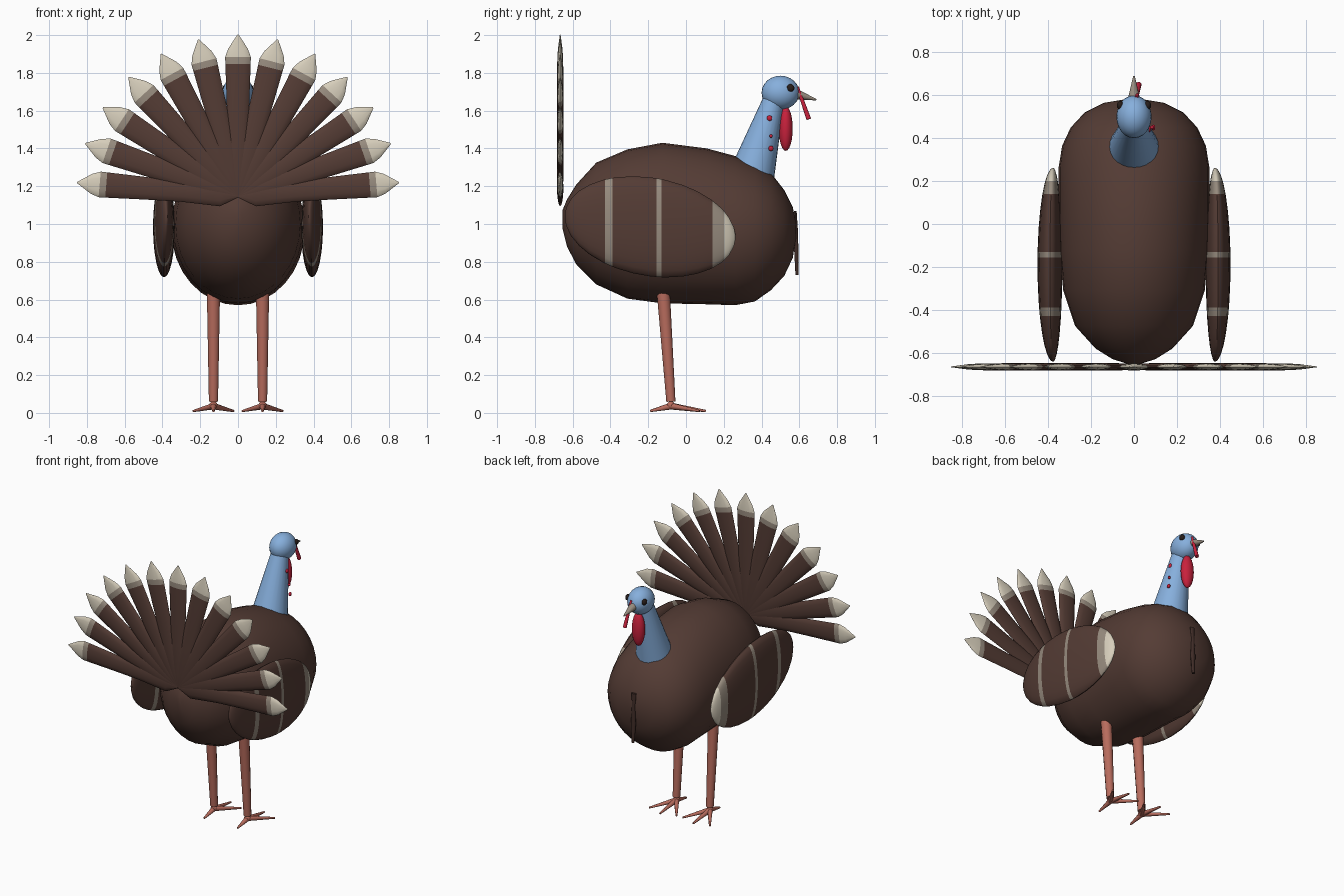
import bpy
import math
from mathutils import Vector

cube = bpy.data.objects.get("Cube")
if cube:
    bpy.data.objects.remove(cube)


def material(name, r, g, b):
    m = bpy.data.materials.new(name)
    m.use_nodes = True
    m.diffuse_color = (r, g, b, 1)
    m.node_tree.nodes["Principled BSDF"].inputs["Base Color"].default_value = (r, g, b, 1)
    return m


BROWN = material("dark brown", .089, .045, .035)
BEARD = material("blackish brown", .05, .025, .02)
TAN = material("grey tan", .31, .26, .21)
CREAM = material("cream", .68, .62, .50)
BLUE = material("sky blue", .24, .43, .72)
RED = material("crimson", .58, .015, .045)
SALMON = material("salmon", .48, .15, .11)
EYE = material("eye black", .02, .012, .01)

X, Y, Z = Vector((1, 0, 0)), Vector((0, 1, 0)), Vector((0, 0, 1))


def smooth(obj, angle=50):
    bpy.ops.object.select_all(action='DESELECT')
    obj.select_set(True)
    bpy.context.view_layer.objects.active = obj
    bpy.ops.object.shade_smooth_by_angle(angle=math.radians(angle))


def loft(name, rings, u, v, mats, bands=None, seg=16):
    """Skin elliptical rings (centre, radius along u, radius along v)."""
    verts, faces, slots = [], [], []
    for c, ru, rv in rings:
        for i in range(seg):
            a = math.tau * i / seg
            verts.append(Vector(c) + u * (ru * math.cos(a)) + v * (rv * math.sin(a)))
    for k in range(len(rings) - 1):
        for i in range(seg):
            j = (i + 1) % seg
            faces.append((k * seg + i, k * seg + j, (k + 1) * seg + j, (k + 1) * seg + i))
            slots.append(bands[k] if bands else 0)
    last = (len(rings) - 1) * seg
    faces += [tuple(reversed(range(seg))), tuple(range(last, last + seg))]
    slots += [slots[0], slots[-1]]
    mesh = bpy.data.meshes.new(name)
    mesh.from_pydata(verts, [], faces)
    for m in mats:
        mesh.materials.append(m)
    for p, s in zip(mesh.polygons, slots):
        p.material_index = s
    # Keep normals outward whatever the handedness of the ring axes
    axis = Vector(rings[-1][0]) - Vector(rings[0][0])
    if u.cross(v).dot(axis) < 0:
        mesh.flip_normals()
    obj = bpy.data.objects.new(name, mesh)
    bpy.context.collection.objects.link(obj)
    smooth(obj)
    return obj


def rod(name, a, b, ra, rb, mat, seg=12):
    a, b = Vector(a), Vector(b)
    d = (b - a).normalized()
    u = d.orthogonal().normalized()
    return loft(name, [(a, ra, ra), (b, rb, rb)], u, d.cross(u), [mat], seg=seg)


def ball(name, loc, size, mat, seg=24):
    bpy.ops.mesh.primitive_uv_sphere_add(segments=seg, ring_count=seg // 2, location=loc)
    obj = bpy.context.object
    obj.name = name
    obj.scale = size
    obj.data.materials.append(mat)
    smooth(obj)
    return obj


# Body: y, half width, top, bottom
body = [(-.655, .02, 1.07, .98), (-.63, .10, 1.13, .88), (-.58, .18, 1.21, .785),
        (-.475, .275, 1.325, .68), (-.31, .33, 1.395, .605), (-.125, .347, 1.43, .58),
        (.11, .352, 1.40, .575), (.26, .352, 1.36, .57), (.365, .335, 1.32, .59),
        (.45, .295, 1.27, .65), (.52, .23, 1.18, .725), (.565, .14, 1.09, .82),
        (.583, .03, 1.0, .93)]
loft("body", [((0, y, (t + b) / 2), w, (t - b) / 2) for y, w, t, b in body],
     X, Z, [BROWN], seg=32)

# Wings: flattened, sheared ellipsoids with cross bands and a pale tip
band_edges = [(-.43, -.39), (-.157, -.13)]
tan_start, cream_start = .14, .2
mid, half = -.19, .452
stations = [mid - half * math.cos(math.pi * i / 16) for i in range(17)]
stations[0] += .001
stations[-1] -= .001
stations += [e for pair in band_edges for e in pair] + [tan_start, cream_start]
stations.sort()


def wing_slot(y):
    if y > cream_start:
        return 2
    return int(y > tan_start or any(a < y < b for a, b in band_edges))


wing_slots = [wing_slot((a + b) / 2) for a, b in zip(stations, stations[1:])]
for side, label in ((1, "left"), (-1, "right")):
    rings = []
    for y in stations:
        r = math.sqrt(1 - ((y - mid) / half) ** 2)
        rings.append(((side * (.377 + .015 * r), y, .985 - .12 * (y - mid)), .058 * r, .262 * r))
    loft(label + "_wing", rings, X, Z, [BROWN, TAN, CREAM], wing_slots, seg=24)

# Tail fan: distance from the hub, half width, half thickness
feather = [(0, .008, .004), (.09, .062, .014), (.3, .055, .017), (.5, .06, .018),
           (.70, .067, .016), (.735, .068, .015), (.78, .052, .012), (.855, .003, .002)]
hub = Vector((0, -.666, 1.148))
for i in range(-6, 7):
    a = math.radians(14.2 * i)
    out = Vector((math.sin(a), 0, math.cos(a)))
    across = Vector((math.cos(a), 0, -math.sin(a)))
    loft("tail_feather", [(hub + out * r, w, t) for r, w, t in feather], across, Y,
         [BROWN, TAN, CREAM], [0, 0, 0, 0, 1, 2, 2], seg=12)

# Neck and head
rod("neck", (0, .355, 1.28), (0, .465, 1.66), .117, .056, BLUE, 24)
ball("head", (0, .5, 1.695), (.082, .1, .09), BLUE)
rod("beak", (0, .57, 1.69), (0, .69, 1.658), .032, .004, TAN)
rod("snood", (.012, .59, 1.725), (.022, .65, 1.555), .008, .013, RED)
ball("wattle", (0, .528, 1.505), (.045, .037, .118), RED)
for side, label in ((1, "left"), (-1, "right")):
    ball(label + "_eye", (side * .064, .553, 1.72), (.016, .021, .021), EYE, 12)

# Raised skin spots on one side of the neck
for y, z, x, r in ((.442, 1.56, .07, .015), (.45, 1.465, .084, .009), (.45, 1.40, .09, .014)):
    ball("neck_spot", (x, y, z), (.01, r, r), RED, 10)

# Chest beard
loft("beard", [((0, .578, 1.07), .018, .008), ((0, .583, .98), .012, .009),
               ((0, .584, .86), .018, .012), ((0, .588, .73), .01, .009)],
     X, Y, [BEARD], seg=10)

# Legs and toes
for side, label in ((1, "left"), (-1, "right")):
    x = side * .13
    rod(label + "_leg", (x, -.12, .64), (x, -.08, .06), .036, .025, SALMON)
    ball(label + "_ankle", (x, -.08, .04), (.022, .022, .022), SALMON, 12)
    for angle, length in ((-35, .185), (0, .185), (35, .185), (180, .11)):
        a = math.radians(angle)
        tip = (x + length * math.sin(a), -.08 + length * math.cos(a), .01)
        rod(label + "_toe", (x, -.08, .036), tip, .018, .006, SALMON, 8)
